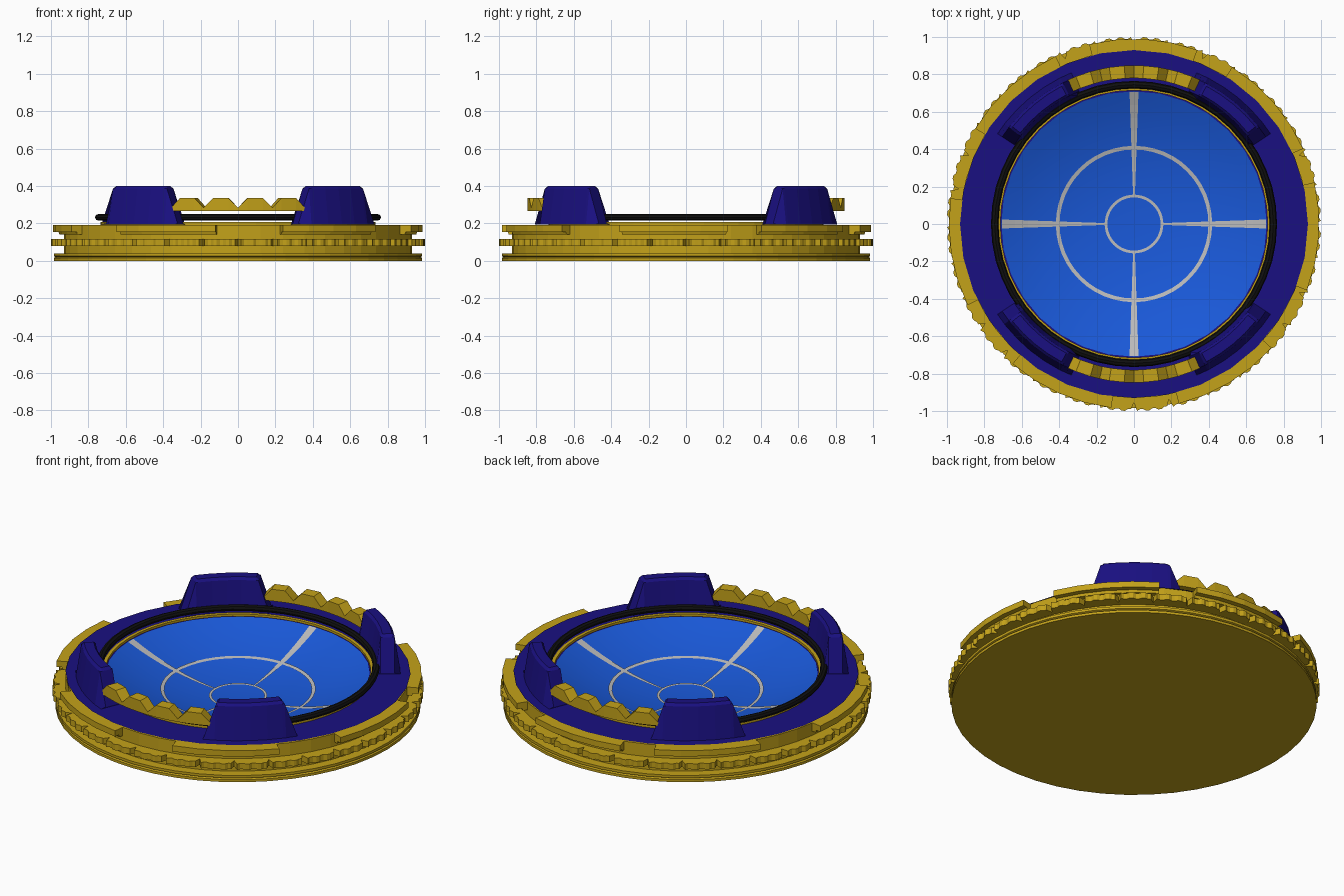
import bpy, bmesh
from math import sin, cos, radians, pi, hypot

if "Cube" in bpy.data.objects:
    bpy.data.objects.remove(bpy.data.objects["Cube"])


def material(name, rgb):
    m = bpy.data.materials.new(name)
    m.diffuse_color = (*rgb, 1)
    m.use_nodes = True
    m.node_tree.nodes["Principled BSDF"].inputs["Base Color"].default_value = m.diffuse_color
    return m


GOLD = material("gold", (0.55, 0.36, 0.01))
NAVY = material("navy", (0.01, 0.005, 0.22))
BLUE = material("blue", (0.01, 0.10, 0.70))
BLACK = material("black", (0.005, 0.005, 0.005))
GREY = material("light_grey", (0.5, 0.5, 0.5))


def finish(bm, name, mat, smooth=False):
    bmesh.ops.remove_doubles(bm, verts=bm.verts, dist=1e-5)
    bmesh.ops.recalc_face_normals(bm, faces=bm.faces)
    me = bpy.data.meshes.new(name)
    bm.to_mesh(me)
    bm.free()
    ob = bpy.data.objects.new(name, me)
    bpy.context.collection.objects.link(ob)
    me.materials.append(mat)
    if smooth:
        bpy.context.view_layer.objects.active = ob
        ob.select_set(True)
        bpy.ops.object.shade_smooth_by_angle(angle=radians(30))
        ob.select_set(False)
    return ob


def loft(bm, stations, ring=False, closed=True):
    """Skin (angle, [(r, z), ...]) cross-sections around the z axis."""
    rows = [[bm.verts.new((r * cos(radians(a)), r * sin(radians(a)), z)) for r, z in prof]
            for a, prof in stations]
    n = len(rows[0])
    pairs = list(zip(rows, rows[1:])) + ([(rows[-1], rows[0])] if ring else [])
    for p, q in pairs:
        for i in range(n if closed else n - 1):
            j = (i + 1) % n
            bm.faces.new((p[i], p[j], q[j], q[i]))
    if not ring:
        bm.faces.new(rows[0])
        bm.faces.new(rows[-1])


def lathe(name, mat, prof, sides=32, closed=True, smooth=False):
    bm = bmesh.new()
    loft(bm, [(360 * i / sides, prof) for i in range(sides)], True, closed)
    bmesh.ops.dissolve_degenerate(bm, dist=1e-5, edges=bm.edges)
    return finish(bm, name, mat, smooth)


def box(r0, r1, z0, z1):
    return [(r0, z0), (r1, z0), (r1, z1), (r0, z1)]


# Grooved base drum
lathe("base_drum", GOLD, [(0, 0), (0.985, 0), (0.985, 0.015), (0.975, 0.02), (0.985, 0.025),
      (0.985, 0.04), (0.93, 0.04), (0.93, 0.19), (0.72, 0.19)], 48, closed=False)

# Knurled middle ring, notched every sixth rib pair
bm = bmesh.new()
N = 384
loft(bm, [(360 * i / N, box(0.92, 0.955 if i % 12 == 0 else (1.0 if i % 4 < 2 else 0.99),
                            0.08, 0.115)) for i in range(N)], True)
finish(bm, "knurled_ring", GOLD)

# Tabs around the upper rim
bm = bmesh.new()
for c in (356, 41, 87, 132, 189, 246, 301):
    loft(bm, [(c - 17 + 34 * k / 4, [(0.91, 0.14), (0.955, 0.14), (0.96, 0.155),
              (0.99, 0.155), (0.99, 0.19), (0.91, 0.19)]) for k in range(5)])
finish(bm, "rim_tabs", GOLD)

# Flat deck and the inner lip
lathe("deck", NAVY, [(0.93, 0.195), (0.71, 0.195)], closed=False)
lathe("inner_lip", GOLD, box(0.715, 0.735, 0.185, 0.208), 48)

# Black seal
lathe("seal_ring", BLACK, [(0.745 + 0.02 * cos(k * pi / 4), 0.232 + 0.018 * sin(k * pi / 4))
                           for k in range(8)], 48, smooth=True)


# Concave dish
def dish_z(r):
    return 0.048 + 0.147 * (r / 0.715) ** 2.2


lathe("dish", BLUE, [(0.715 * k / 10, dish_z(0.715 * k / 10)) for k in range(11)],
      48, closed=False, smooth=True)

# Grey target rings and spokes lying on the dish
for name, r0, r1 in (("small_target_ring", 0.142, 0.157), ("large_target_ring", 0.398, 0.418)):
    lathe(name, GREY, [(r0, dish_z(r0) + 0.005), (r1, dish_z(r1) + 0.005)], 48, closed=False)
bm = bmesh.new()
for q in range(4):
    c, s = cos(q * pi / 2), sin(q * pi / 2)
    prev = None
    for k in range(9):
        x = 0.155 + 0.55 * k / 8
        w = 0.005 + 0.019 * k / 8
        z = dish_z(hypot(x, w)) + 0.005
        row = [bm.verts.new((x * c - y * s, x * s + y * c, z)) for y in (-w, w)]
        if prev:
            bm.faces.new((prev[0], row[0], row[1], prev[1]))
        prev = row
finish(bm, "target_spokes", GREY)

# Four tapered guard blocks
PROF = [(0.74, 0.195), (0.768, 0.385), (0.78, 0.4), (0.832, 0.4), (0.845, 0.385), (0.875, 0.195)]
HALF = [(-17, 0.2), (-12.8, 0.385), (-11.8, 0.4), (-6, 0.4), (0, 0.4),
        (6, 0.4), (11.8, 0.4), (12.8, 0.385), (17, 0.2)]
for name, c in (("back_right", 50.5), ("back_left", 129.5),
                ("front_left", 230.5), ("front_right", 309.5)):
    bm = bmesh.new()
    loft(bm, [(c + a, [(r, min(z, h)) for r, z in PROF]) for a, h in HALF])
    finish(bm, name + "_guard_block", NAVY)

# Toothed bars bridging the blocks at front and back
for name, c in (("back", 90), ("front", 270)):
    bm = bmesh.new()
    st = []
    for t in range(4):
        for f, z in ((0, 0.283), (0.28, 0.335), (0.72, 0.335)):
            st.append((c - 25 + 12.5 * (t + f), box(0.78, 0.848, 0.265, z)))
    st.append((c + 25, box(0.78, 0.848, 0.265, 0.283)))
    loft(bm, st)
    finish(bm, name + "_toothed_bar", GOLD)
